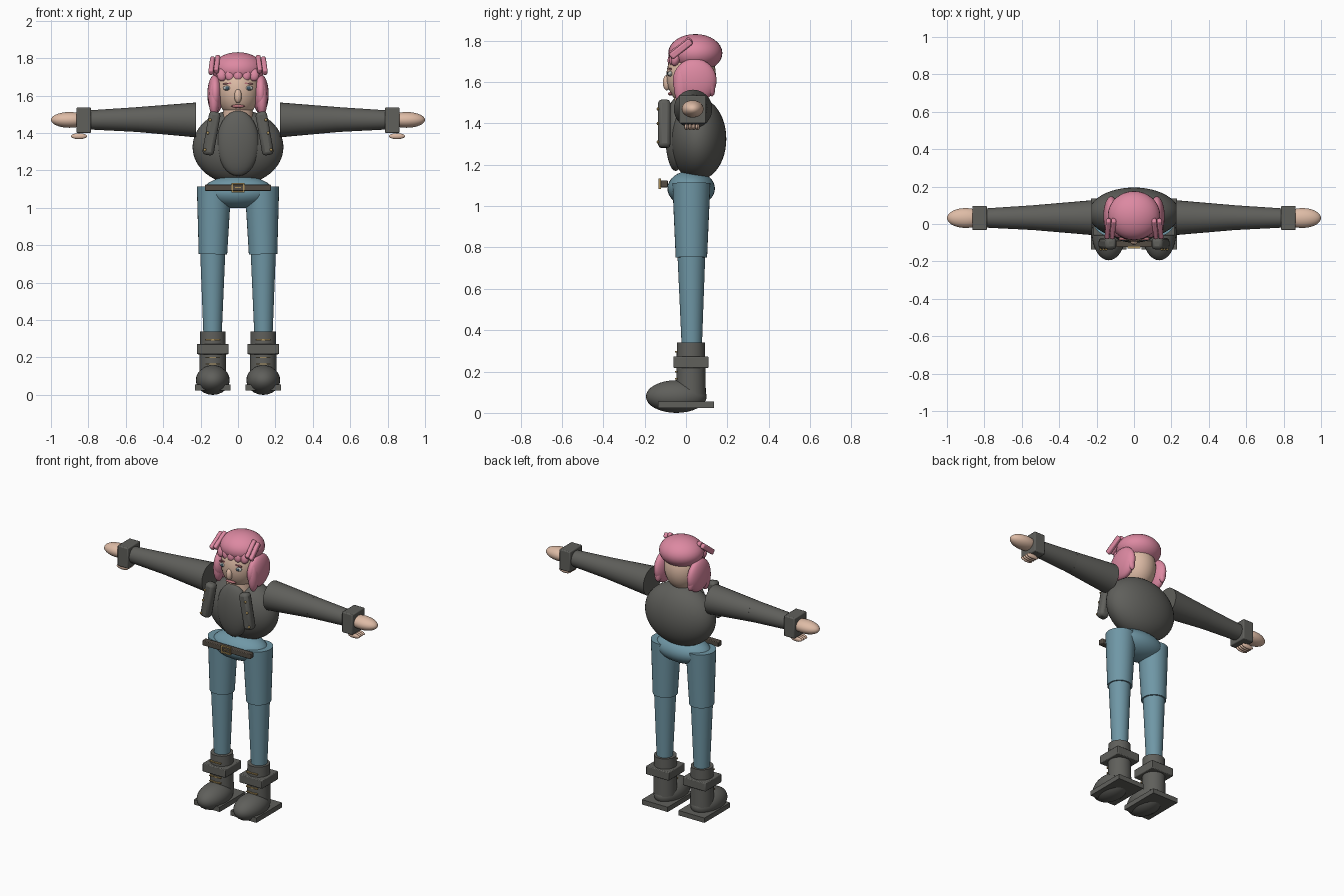
import bpy, bmesh, math
from mathutils import Matrix, Vector, Euler

if "Cube" in bpy.data.objects:
    bpy.data.objects.remove(bpy.data.objects["Cube"])


def material(name, rgb):
    m = bpy.data.materials.new(name)
    m.diffuse_color = (*rgb, 1)
    m.use_nodes = True
    m.node_tree.nodes["Principled BSDF"].inputs["Base Color"].default_value = m.diffuse_color
    return m


GREY = material("charcoal", (0.115, 0.115, 0.105))
DENIM = material("denim blue", (0.16, 0.31, 0.38))
PINK = material("hair pink", (0.72, 0.25, 0.36))
SKIN = material("skin", (0.73, 0.50, 0.38))
GOLD = material("brass", (0.42, 0.29, 0.11))
BROWN = material("belt brown", (0.085, 0.07, 0.055))
LIPS = material("lip rose", (0.48, 0.17, 0.19))
WHITE = material("eye grey", (0.50, 0.50, 0.47))
IRIS = material("iris blue", (0.06, 0.11, 0.15))


def finish(name, bm, mat, bevel=0):
    me = bpy.data.meshes.new(name)
    bmesh.ops.recalc_face_normals(bm, faces=bm.faces)
    bm.to_mesh(me)
    bm.free()
    me.materials.append(mat)
    me.shade_smooth()
    me.set_sharp_from_angle(angle=math.radians(35))
    ob = bpy.data.objects.new(name, me)
    bpy.context.collection.objects.link(ob)
    if bevel:
        mod = ob.modifiers.new("bevel", 'BEVEL')
        mod.width = bevel
        mod.segments = 2
    return ob


def place(loc, size, rot):
    r = Euler([math.radians(a) for a in rot]).to_matrix().to_4x4()
    return Matrix.Translation(loc) @ r @ Matrix.Diagonal((*size, 1))


def ball(name, loc, radii, mat, rot=(0, 0, 0), seg=32):
    bm = bmesh.new()
    bmesh.ops.create_uvsphere(bm, u_segments=seg, v_segments=seg // 2, radius=1,
                              matrix=place(loc, radii, rot))
    return finish(name, bm, mat)


def box(name, loc, size, mat, rot=(0, 0, 0), bevel=0):
    bm = bmesh.new()
    bmesh.ops.create_cube(bm, size=1, matrix=place(loc, size, rot))
    return finish(name, bm, mat, bevel)


def tube(name, a, b, ra, rb, mat, seg=32):
    a, b = Vector(a), Vector(b)
    d = b - a
    m = Matrix.Translation((a + b) / 2) @ d.to_track_quat('Z', 'Y').to_matrix().to_4x4()
    bm = bmesh.new()
    bmesh.ops.create_cone(bm, cap_ends=True, segments=seg, radius1=ra, radius2=rb,
                          depth=d.length, matrix=m)
    return finish(name, bm, mat)


# Torso, shirt front and hips
ball("jacket_body", (0, 0.057, 1.325), (0.243, 0.138, 0.2), GREY, seg=48)
ball("shirt_front", (0, -0.05, 1.345), (0.113, 0.05, 0.175), GREY)
ball("hips", (0, 0.025, 1.085), (0.19, 0.115, 0.087), DENIM)

# Belt with buckle frame
box("belt", (0, -0.106, 1.108), (0.352, 0.036, 0.034), BROWN, bevel=0.004)
for z in (-1, 1):
    box("buckle_bar", (0, -0.126, 1.108 + z * 0.021), (0.07, 0.012, 0.008), GOLD)
for x in (-1, 1):
    box("buckle_side", (x * 0.031, -0.126, 1.108), (0.008, 0.012, 0.05), GOLD)
box("buckle_pin", (0, -0.126, 1.108), (0.03, 0.01, 0.006), GOLD)

# Head and face
tube("neck", (0, 0.02, 1.44), (0, 0.02, 1.56), 0.085, 0.075, SKIN)
ball("head", (0, 0.025, 1.63), (0.115, 0.12, 0.15), SKIN)
ball("nose", (0, -0.092, 1.597), (0.02, 0.02, 0.038), SKIN, seg=16)
ball("lips", (0, -0.075, 1.543), (0.038, 0.012, 0.009), LIPS, seg=16)

# Hair cap and fringe
ball("hair_cap", (0, 0.045, 1.74), (0.14, 0.131, 0.092), PINK)
for i in range(5):
    x = (i - 2) * 0.043
    ball("fringe_lock", (x, -0.066 + abs(i - 2) * 0.008, 1.712), (0.028, 0.022, 0.036),
         PINK, (-15, 0, 0), 16)

for s in (-1, 1):
    # Eyes and brows
    ball("eye", (s * 0.058, -0.076, 1.64), (0.023, 0.012, 0.013), WHITE, seg=16)
    ball("iris", (s * 0.058, -0.085, 1.64), (0.01, 0.006, 0.01), IRIS, seg=16)
    box("brow", (s * 0.058, -0.078, 1.664), (0.044, 0.014, 0.007), LIPS, (0, s * 6, 0))

    # Side hair and temple locks
    ball("side_hair", (s * 0.122, 0.042, 1.607), (0.042, 0.106, 0.106), PINK)
    ball("back_lock", (s * 0.125, 0.112, 1.6), (0.026, 0.026, 0.072), PINK, (12, s * 6, 0), 16)
    ball("front_lock", (s * 0.128, -0.02, 1.585), (0.03, 0.04, 0.095), PINK, (0, 0, 0), 16)
    for k, x in enumerate((0.112, 0.14)):
        box("temple_lock", (s * x, -0.025, 1.768 - k * 0.008), (0.026, 0.125, 0.034), PINK,
            (38, 0, s * 6), 0.008)

    # Lapels with studs
    box("lapel", (s * 0.142, -0.105, 1.398), (0.062, 0.06, 0.235), GREY, (0, s * -10, 0), 0.018)
    for z in (1.47, 1.4, 1.31):
        tilt = (z - 1.398) * math.tan(math.radians(10))
        ball("stud", (s * (0.162 - tilt), -0.136, z), (0.008, 0.006, 0.008), GOLD, seg=12)

    # Arms, cuffs and hands
    tube("upper_arm", (s * 0.225, 0.034, 1.47), (s * 0.53, 0.034, 1.472), 0.093, 0.067, GREY)
    tube("forearm", (s * 0.525, 0.034, 1.472), (s * 0.8, 0.032, 1.47), 0.067, 0.051, GREY)
    box("cuff", (s * 0.825, 0.032, 1.468), (0.078, 0.13, 0.136), GREY, bevel=0.006)
    ball("hand", (s * 0.9, 0.032, 1.47), (0.1, 0.053, 0.042), SKIN)
    for i in range(4):
        ball("finger", (s * 0.85, 0.002 + i * 0.018, 1.383), (0.044, 0.011, 0.016), SKIN, seg=12)

    # Trouser legs
    tube("thigh", (s * 0.128, 0.026, 1.112), (s * 0.134, 0.026, 0.752), 0.092, 0.076, DENIM)
    tube("shin", (s * 0.135, 0.026, 0.755), (s * 0.136, 0.028, 0.32), 0.067, 0.049, DENIM)

    # Boots
    tube("boot_shaft", (s * 0.135, 0.024, 0.09), (s * 0.135, 0.024, 0.34), 0.072, 0.068, GREY)
    box("boot_strap", (s * 0.135, 0.024, 0.245), (0.168, 0.17, 0.056), GREY, bevel=0.005)
    ball("boot_toe", (s * 0.135, -0.047, 0.079), (0.09, 0.147, 0.079), GREY)
    box("boot_sole", (s * 0.135, 0, 0.04), (0.19, 0.27, 0.032), GREY)
    for z in (0.165, 0.2, 0.295):
        box("boot_lace", (s * 0.135, -0.046, z), (0.08, 0.012, 0.007), GOLD)
